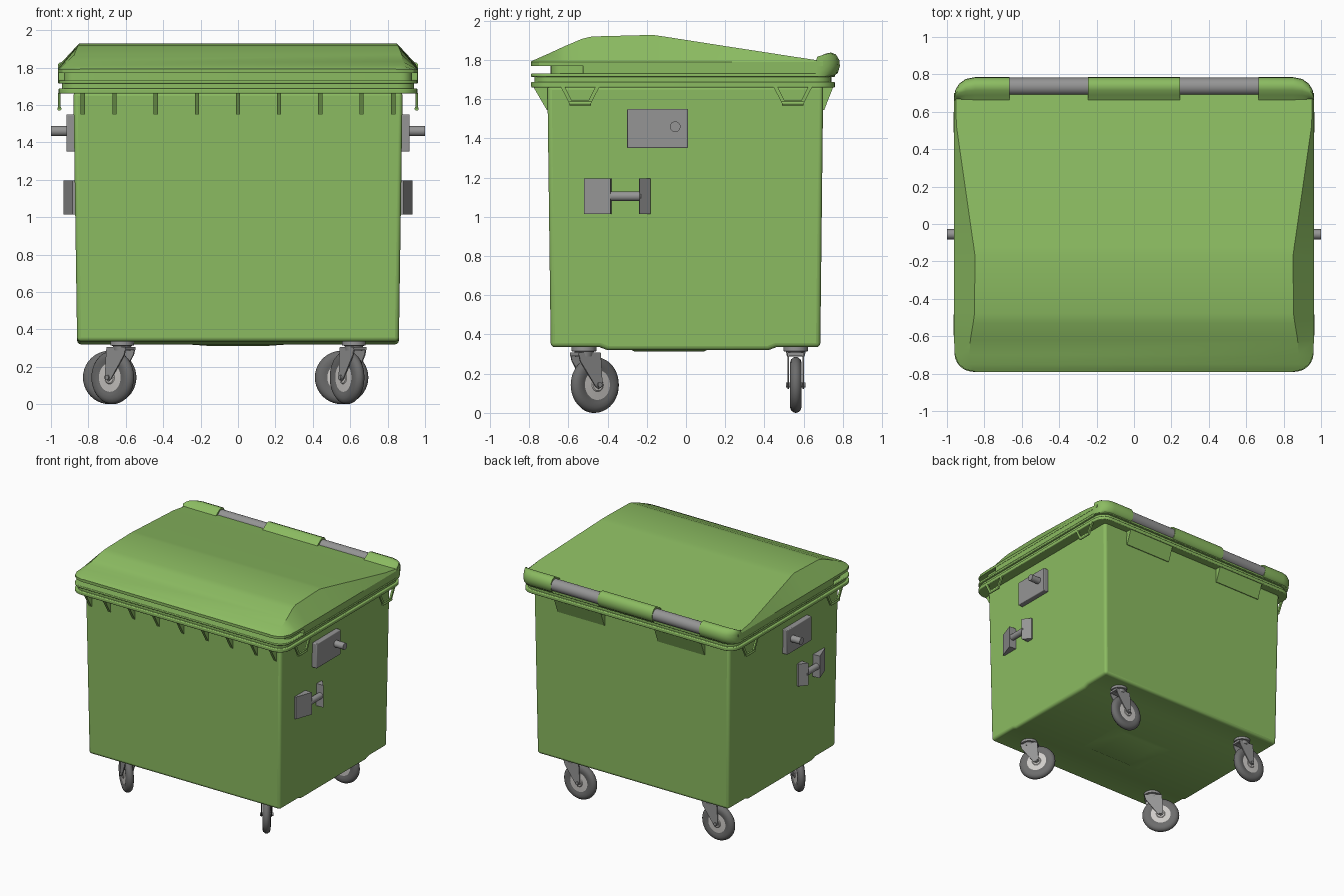
import bpy, bmesh, math
from mathutils import Matrix, Vector

if "Cube" in bpy.data.objects:
    bpy.data.objects.remove(bpy.data.objects["Cube"])


def material(name, col):
    m = bpy.data.materials.new(name)
    m.diffuse_color = (*col, 1)
    m.use_nodes = True
    m.node_tree.nodes["Principled BSDF"].inputs["Base Color"].default_value = m.diffuse_color
    return m


GREEN = material("green_plastic", (0.26, 0.50, 0.12))
RUBBER = material("dark_rubber", (0.15, 0.15, 0.15))
METAL = material("grey_metal", (0.30, 0.30, 0.30))
PALE = material("pale_hub", (0.62, 0.60, 0.58))


def loft(name, rings, mat, bevel=0, matrix=None, angle=35):
    """Skin a list of equal-length closed rings and cap both ends."""
    bm = bmesh.new()
    vs = [[bm.verts.new(p) for p in r] for r in rings]
    n = len(rings[0])
    for a, b in zip(vs, vs[1:]):
        for i in range(n):
            bm.faces.new((a[i], a[(i + 1) % n], b[(i + 1) % n], b[i]))
    bm.faces.new(vs[0])
    bm.faces.new(vs[-1])
    bmesh.ops.recalc_face_normals(bm, faces=bm.faces)
    me = bpy.data.meshes.new(name)
    bm.to_mesh(me)
    bm.free()
    ob = bpy.data.objects.new(name, me)
    bpy.context.collection.objects.link(ob)
    me.materials.append(mat)
    if matrix:
        ob.matrix_world = matrix
    if bevel:
        m = ob.modifiers.new("bevel", "BEVEL")
        m.width, m.segments, m.angle_limit = bevel, 3, math.radians(25)
    for o in bpy.context.selected_objects:
        o.select_set(False)
    ob.select_set(True)
    bpy.context.view_layer.objects.active = ob
    bpy.ops.object.shade_smooth_by_angle(angle=math.radians(angle))
    return ob


def prism(name, pts, axis, a, b, mat, bevel=0, matrix=None):
    """Extrude a 2D polygon along an axis from a to b."""
    put = {"x": lambda p, t: (t, p[0], p[1]), "y": lambda p, t: (p[0], t, p[1]),
           "z": lambda p, t: (p[0], p[1], t)}[axis]
    return loft(name, [[put(p, t) for p in pts] for t in (a, b)], mat, bevel, matrix)


def box(name, x, y, z, mat, bevel=0, matrix=None):
    return prism(name, [(x[0], y[0]), (x[1], y[0]), (x[1], y[1]), (x[0], y[1])], "z", *z, mat, bevel, matrix)


def slab(name, w, y0, y1, z0, z1, r, mat, bevel=0):
    """Rounded rectangle plate."""
    pts = []
    for k, (cx, cy) in enumerate([(w - r, y1 - r), (r - w, y1 - r), (r - w, y0 + r), (w - r, y0 + r)]):
        for i in range(7):
            t = math.radians(90 * k + 15 * i)
            pts.append((cx + r * math.cos(t), cy + r * math.sin(t)))
    return prism(name, pts, "z", z0, z1, mat, bevel)


def lathe(name, prof, mat, matrix, segs=40):
    """Turn (radius, height) pairs about local z."""
    rings = [[(r * math.cos(2 * math.pi * i / segs), r * math.sin(2 * math.pi * i / segs), h)
              for i in range(segs)] for r, h in prof]
    return loft(name, rings, mat, 0, matrix)


def rod(name, p, q, r, mat):
    p, q = Vector(p), Vector(q)
    m = Matrix.Translation(p) @ (q - p).to_track_quat("Z", "Y").to_matrix().to_4x4()
    return lathe(name, [(r, 0), (r, (q - p).length)], mat, m, 24)


# Tub, widening slightly towards the top, with raised floor ends for the casters
prof = [(-.69, .335), (-.44, .335), (-.40, .32), (.42, .32), (.46, .335), (.685, .335), (.70, 1.67), (-.707, 1.67)]
tub = prism("tub", prof, "x", -1, 1, GREEN)
for v in tub.data.vertices:
    v.co.x *= .86 + .02 * (v.co.z - .32) / 1.35
m = tub.modifiers.new("bevel", "BEVEL")
m.width, m.segments, m.angle_limit = .022, 4, math.radians(40)
loft("floor_drain", [[(-.3, -.28, .322), (.3, -.28, .322), (.3, .11, .322), (-.3, .11, .322)],
                     [(-.16, -.26, .312), (.16, -.26, .312), (.16, .09, .312), (-.16, .09, .312)]], GREEN)

# Rim and lid lip
slab("rim_flange", .96, -.79, .76, 1.66, 1.688, .10, GREEN, .006)
slab("rim_neck", .942, -.772, .742, 1.685, 1.718, .09, GREEN)
slab("lid_lip", .96, -.79, .76, 1.714, 1.732, .10, GREEN, .005)
slab("lid_core", .93, -.69, .68, 1.73, 1.775, .06, GREEN)
box("lid_side_band", (-.96, .96), (-.525, .69), (1.73, 1.775), GREEN, .005)

# Lid shell: stations of y, edge half-width, roof half-width, roof height
stations = [(-.79, .85, .835, 1.793), (-.777, .90, .86, 1.799), (-.75, .937, .875, 1.811), (-.70, .958, .88, 1.833),
            (-.62, .962, .875, 1.87), (-.53, .962, .86, 1.908), (-.48, .962, .853, 1.92), (-.17, .962, .85, 1.928),
            (-.12, .962, .857, 1.921), (.2, .962, .903, 1.871), (.53, .962, .95, 1.82), (.70, .962, .952, 1.794)]
loft("lid_shell", [[(-e, y, 1.77), (-e, y, 1.79), (-t, y, z), (t, y, z), (e, y, 1.79), (e, y, 1.77)]
                   for y, e, t, z in stations], GREEN, 0, None, 30)

# Hinge roll along the back: three green sections and two grey grips
roll = [(.66, 1.797), (.69, 1.815), (.715, 1.833), (.74, 1.838), (.765, 1.828), (.782, 1.80),
        (.785, 1.77), (.775, 1.735), (.755, 1.718), (.66, 1.718)]


def roll_part(name, ends):
    loft(name, [[(x, .66 + (y - .66) * f, 1.72 + (z - 1.72) * (.8 + .2 * f)) for y, z in roll] for x, f in ends],
         GREEN, 0, None, 50)


roll_part("hinge_roll_middle", [(-.245, 1), (.245, 1)])
for s, side in ((1, "right"), (-1, "left")):
    roll_part("hinge_roll_" + side, [(s * x, f) for x, f in
                                     ((.665, 1), (.85, 1), (.90, .92), (.935, .72), (.955, .45), (.962, .15))])
    rod("hinge_grip_" + side, (s * .24, .735, 1.775), (s * .67, .735, 1.775), .047, METAL)
    # Rear wedges under the grips
    prism("rear_wedge_" + side, [(.69, 1.545), (.705, 1.545), (.752, 1.665), (.69, 1.665)], "x",
          s * .24, s * .66, GREEN)

# Front ribs under the rim
for i, x in enumerate((-.83, -.66, -.44, -.22, 0, .22, .44, .66, .83)):
    prism(f"front_rib_{i + 1}", [(-.69, 1.545), (-.71, 1.545), (-.78, 1.665), (-.69, 1.665)], "x",
          x - .011, x + .011, GREEN)

# Side fittings
for s, side in ((1, "right"), (-1, "left")):
    # Trapezoid loops hanging from the rim
    for yc, end in ((-.54, "front"), (.545, "rear")):
        outer = [(-.10, 1.665), (-.055, 1.578), (.055, 1.578), (.10, 1.665)]
        inner = [(-.078, 1.665), (-.043, 1.594), (.043, 1.594), (.078, 1.665)]
        prism(f"rim_loop_{end}_{side}", [(yc + y, z) for y, z in outer + inner[::-1]], "x",
              s * .948, s * .962, GREEN)
        rod(f"rim_loop_bead_{end}_{side}", (s * .955, yc - .055, 1.58), (s * .955, yc + .055, 1.58), .011, GREEN)
    # Lifting plate and pin
    loft("lift_plate_" + side, [[(s * x, y, z) for y, z in ((-.30, 1.35), (.01, 1.35), (.01, 1.55), (-.30, 1.55))]
                                for x in (.86, .918)], METAL, .006)
    rod("lift_pin_" + side, (s * .90, -.055, 1.46), (s * 1.0, -.055, 1.46), .027, METAL)
    # Pull handle: two wedges joined by a bar
    prism("handle_wedge_front_" + side, [(s * .86, -.52), (s * .885, -.52), (s * .933, -.385), (s * .86, -.38)],
          "z", 1.015, 1.195, METAL)
    prism("handle_wedge_rear_" + side, [(s * .86, -.24), (s * .933, -.238), (s * .885, -.18), (s * .86, -.18)],
          "z", 1.015, 1.195, METAL)
    rod("handle_bar_" + side, (s * .905, -.39, 1.105), (s * .905, -.23, 1.105), .025, METAL)


# Swivel casters, each turned to its own direction
def caster(tag, x, y, deg):
    base = Matrix.Translation((x, y, 0)) @ Matrix.Rotation(math.radians(deg), 4, "Z")
    hub = base @ Matrix.Translation((-.066, 0, .143)) @ Matrix.Rotation(math.pi / 2, 4, "X")
    half = [(.07, .022), (.09, .028), (.112, .030), (.13, .024), (.14, .012)]
    lathe("tyre_" + tag, [(r, -h) for r, h in half] + [(.143, 0)] + half[::-1], RUBBER, hub)
    lathe("wheel_hub_" + tag, [(.03, -.03), (.035, -.026), (.078, -.024), (.078, .024), (.035, .026), (.03, .03)],
          PALE, hub)
    lathe("axle_" + tag, [(.013, -.05), (.013, .05)], METAL, hub, 16)
    lathe("swivel_" + tag, [(.045, .288), (.05, .312), (.063, .315), (.063, .34)], METAL, base, 32)
    box("fork_crown_" + tag, (-.075, .06), (-.04, .04), (.29, .307), METAL, 0, base)
    side = [(-.075, .305), (.06, .305), (.05, .265), (-.045, .135), (-.066, .122), (-.087, .135), (-.08, .25)]
    for s in (-1, 1):
        prism(f"fork_{'inner' if s < 0 else 'outer'}_{tag}", side, "y", s * .034, s * .041, METAL, 0, base)


caster("front_right", .62, -.52, -56)
caster("front_left", -.62, -.52, -41)
caster("rear_right", .62, .56, 0)
caster("rear_left", -.62, .56, 0)
